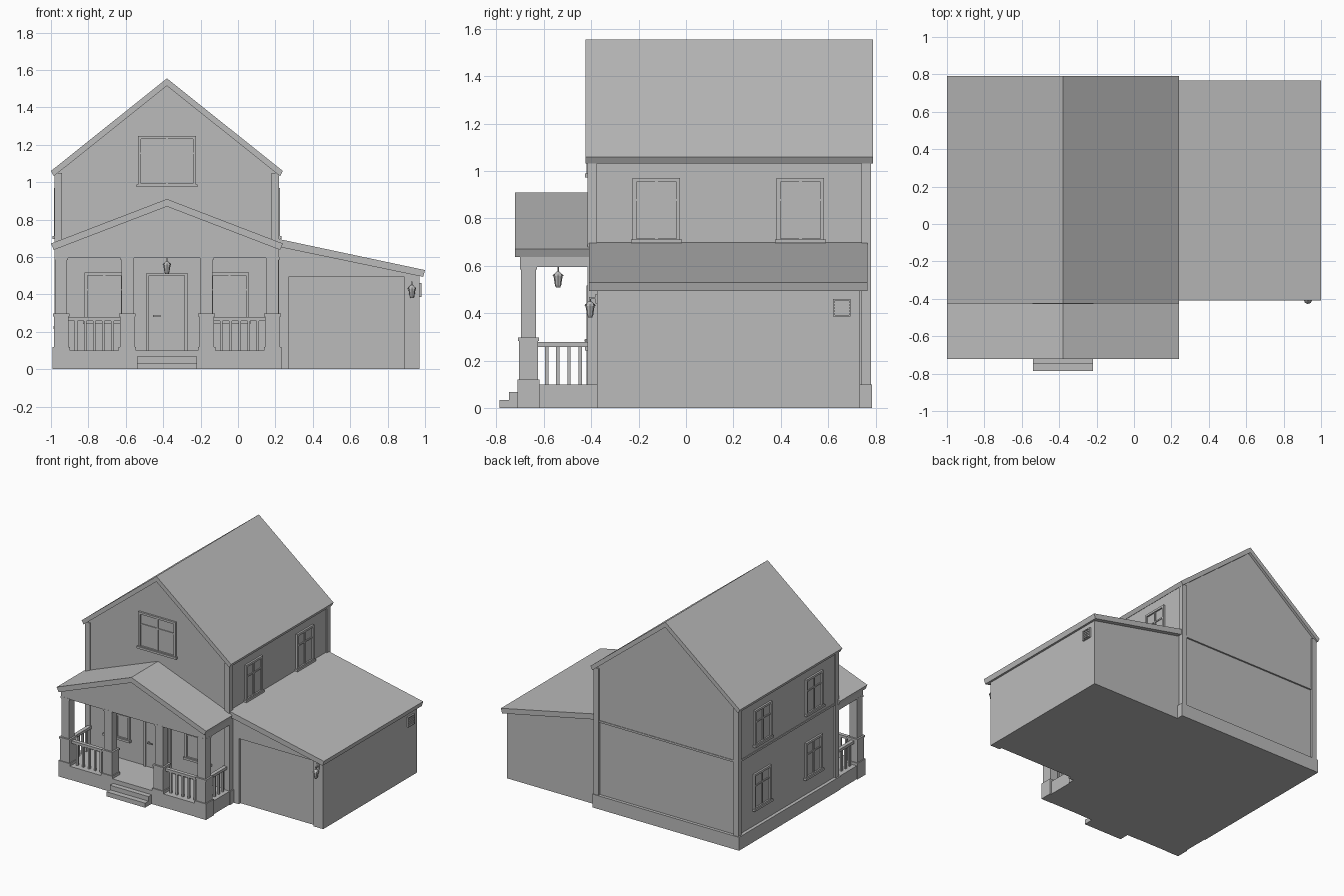
import bpy, bmesh, math
from mathutils import Matrix, Vector

cube = bpy.data.objects.get("Cube")
if cube:
    bpy.data.objects.remove(cube, do_unlink=True)

grey = bpy.data.materials.new("plain_grey")
grey.use_nodes = True
GREY = (0.5, 0.5, 0.5, 1)
grey.diffuse_color = GREY
grey.node_tree.nodes["Principled BSDF"].inputs["Base Color"].default_value = GREY


def finish(name, bm, loc=(0, 0, 0), turn=0):
    bmesh.ops.recalc_face_normals(bm, faces=bm.faces)
    mesh = bpy.data.meshes.new(name)
    bm.to_mesh(mesh)
    bm.free()
    mesh.materials.append(grey)
    ob = bpy.data.objects.new(name, mesh)
    ob.location = loc
    ob.rotation_euler.z = math.radians(turn)
    bpy.context.collection.objects.link(ob)
    return ob


def add_box(bm, x0, x1, y0, y1, z0, z1):
    size = Matrix.Diagonal((x1 - x0, y1 - y0, z1 - z0, 1))
    mid = Vector((x0 + x1, y0 + y1, z0 + z1)) / 2
    bmesh.ops.create_cube(bm, size=1, matrix=Matrix.Translation(mid) @ size)


def boxes(name, *specs, loc=(0, 0, 0), turn=0):
    bm = bmesh.new()
    for s in specs:
        add_box(bm, *s)
    return finish(name, bm, loc, turn)


def prism(name, pts, y0, y1):
    """Extrude an x-z outline from y0 to y1."""
    bm = bmesh.new()
    face = bm.faces.new([bm.verts.new((x, y0, z)) for x, z in pts])
    ext = bmesh.ops.extrude_face_region(bm, geom=[face])
    moved = [v for v in ext["geom"] if isinstance(v, bmesh.types.BMVert)]
    bmesh.ops.translate(bm, verts=moved, vec=(0, y1 - y0, 0))
    return finish(name, bm)


MID = -0.38          # centre line of the house
L, R = -0.965, 0.205  # wall planes
FRONT, BACK = -0.405, 0.77


def gable_roof(name, ridge, eave, y0, y1):
    h, t = 0.62, 0.04
    slope = (ridge - eave) / h
    low = ridge - t - slope * (h - 0.015)
    prism(name, [(MID - h, eave), (MID, ridge), (MID + h, eave),
                 (MID + h - 0.015, low), (MID, ridge - t), (MID - h + 0.015, low)], y0, y1)


# Main house: the upper storey steps out slightly over the lower one
boxes("lower_walls", (L, R, FRONT, BACK - 0.008, 0, 0.65))
prism("upper_walls", [(L - 0.006, 0.65), (R + 0.006, 0.65), (R + 0.006, 1.05),
                      (MID, 1.525), (L - 0.006, 1.05)], FRONT, BACK)
boxes("floor_band", (L - 0.01, R + 0.01, FRONT + 0.01, BACK + 0.004, 0.645, 0.66))
gable_roof("main_roof", 1.555, 1.06, -0.425, 0.79)
boxes("house_plinth", (-0.99, 0.228, -0.42, 0.785, 0, 0.1))
for side, x in (("left", 0.18), ("right", -0.98)):
    for end, y in (("front", -0.415), ("back", 0.74)):
        boxes(f"{end}_{side}_corner_board", (x, x + 0.04, y, y + 0.04, 0.1, 1.05))

# Garage with a recessed door and a lean-to roof
door_l, door_r, door_top = 0.27, 0.89, 0.492
prism("garage_body", [(0.2, 0), (0.97, 0), (0.97, 0.505), (0.2, 0.667)], -0.355, 0.735)
prism("garage_front", [(0.2, 0), (door_l, 0), (door_l, door_top), (door_r, door_top),
                       (door_r, 0), (0.97, 0), (0.97, 0.505), (0.2, 0.667)], -0.375, -0.355)
prism("garage_roof", [(0.2, 0.7), (1.0, 0.53), (0.99, 0.494), (0.2, 0.658)], -0.41, 0.767)

# Wall vent with slats
boxes("garage_vent", (0.965, 0.974, 0.62, 0.695, 0.385, 0.46),
      (0.965, 0.982, 0.62, 0.628, 0.385, 0.46), (0.965, 0.982, 0.687, 0.695, 0.385, 0.46),
      (0.965, 0.982, 0.62, 0.695, 0.385, 0.392), (0.965, 0.982, 0.62, 0.695, 0.453, 0.46),
      *[(0.965, 0.979, 0.628, 0.687, 0.4 + i * 0.013, 0.405 + i * 0.013) for i in range(4)])


def window(name, w, h, loc, turn=0):
    """Framed window facing -y, with its sill at the origin."""
    a, f, d = w / 2, 0.016, 0.014
    bar = h * 0.64
    boxes(name, (-a, -a + f, -d, 0.01, 0, h), (a - f, a, -d, 0.01, 0, h),
          (-a, a, -d, 0.01, h - f, h), (-a, a, -d, 0.01, 0, f),
          (-0.006, 0.006, -0.009, 0.01, f, h - f), (-a + f, a - f, -0.009, 0.01, bar, bar + 0.01),
          (-a + f, a - f, -0.003, 0.01, f, h - f),
          (-a - 0.008, a + 0.008, -0.022, 0.01, -0.004, 0.012), loc=loc, turn=turn)


window("front_upper_window", 0.31, 0.27, (MID, FRONT, 0.977))
for side, x in (("right", MID - 0.335), ("left", MID + 0.335)):
    window(f"porch_{side}_window", 0.21, 0.27, (x, FRONT, 0.247))
for place, y in (("front", -0.125), ("back", 0.483)):
    window(f"left_{place}_window", 0.2, 0.27, (R + 0.006, y, 0.7), 90)
    window(f"right_{place}_upper_window", 0.2, 0.27, (L - 0.006, y, 0.7), -90)
    window(f"right_{place}_lower_window", 0.2, 0.27, (L, y, 0.22), -90)

# Front door
fy = FRONT - 0.014
boxes("front_door", (-0.475, -0.285, FRONT - 0.005, FRONT, 0.1, 0.5))
boxes("door_frame", (-0.49, -0.475, fy, FRONT, 0.1, 0.515), (-0.285, -0.27, fy, FRONT, 0.1, 0.515),
      (-0.49, -0.27, fy, FRONT, 0.5, 0.515))
boxes("door_handle", (-0.455, -0.415, fy - 0.01, fy - 0.003, 0.28, 0.289),
      (-0.455, -0.446, fy - 0.006, FRONT, 0.278, 0.291))

# Porch floor and steps
boxes("porch_floor", (-0.985, 0.222, -0.71, -0.4, 0, 0.1))
boxes("porch_steps", (-0.54, -0.22, -0.787, -0.7, 0, 0.034),
      (-0.54, -0.22, -0.747, -0.7, 0, 0.068))

# Porch roof, gable and beams
gable_roof("porch_roof", 0.91, 0.672, -0.722, -0.4)
prism("porch_gable", [(-0.98, 0.632), (0.22, 0.632), (0.22, 0.65), (MID, 0.88), (-0.98, 0.65)],
      -0.7, -0.4)
boxes("porch_beams", (-0.98, 0.22, -0.7, -0.63, 0.595, 0.64),
      (-0.98, -0.912, -0.7, -0.4, 0.595, 0.64), (0.152, 0.22, -0.7, -0.4, 0.595, 0.64))

# Porch columns on piers
CY = -0.665
columns = [-0.945, -0.592, -0.168, 0.185]
for i, x in enumerate(columns):
    tiers = [(0.047, 0, 0.12), (0.04, 0.12, 0.283), (0.045, 0.283, 0.297),
             (0.032, 0.297, 0.585), (0.036, 0.585, 0.6)]
    boxes(f"porch_column_{i + 1}",
          *[(x - r, x + r, CY - r, CY + r, z0, z1) for r, z0, z1 in tiers])


def railing(name, start, end, count, along_x, at):
    def bar(a, b, half, z0, z1):
        across = (at - half, at + half)
        return (a, b, *across, z0, z1) if along_x else (*across, a, b, z0, z1)
    step = (end - start) / (count + 1)
    bars = [bar(start + step * (i + 1) - 0.007, start + step * (i + 1) + 0.007, 0.007, 0.1, 0.26)
            for i in range(count)]
    boxes(name, bar(start, end, 0.014, 0.258, 0.278), *bars)


railing("front_right_railing", columns[0] + 0.03, columns[1] - 0.03, 5, True, CY)
railing("front_left_railing", columns[2] + 0.03, columns[3] - 0.03, 5, True, CY)
for side, x in (("right", columns[0]), ("left", columns[3])):
    railing(f"side_{side}_railing", CY + 0.03, -0.4, 4, False, x)


# Lanterns: stacked tapered rings
def lantern(name, loc, stem):
    bm = bmesh.new()
    rings = [(0.009, 0.012, 0, 0.008), (0.013, 0.019, 0.008, 0.048),
             (0.023, 0.021, 0.048, 0.056), (0.018, 0.006, 0.056, 0.068),
             (0.003, 0.003, 0.068, stem)]
    for r0, r1, z0, z1 in rings:
        bmesh.ops.create_cone(bm, cap_ends=True, segments=8, radius1=r0, radius2=r1,
                              depth=z1 - z0, matrix=Matrix.Translation((0, 0, (z0 + z1) / 2)))
    finish(name, bm, loc)


lantern("porch_lantern", (MID, -0.54, 0.508), 0.13)
lantern("garage_lantern", (0.93, -0.405, 0.382), 0.085)
boxes("garage_lantern_bracket", (0.926, 0.934, -0.41, -0.37, 0.46, 0.468),
      (0.92, 0.94, -0.382, -0.37, 0.44, 0.48))
